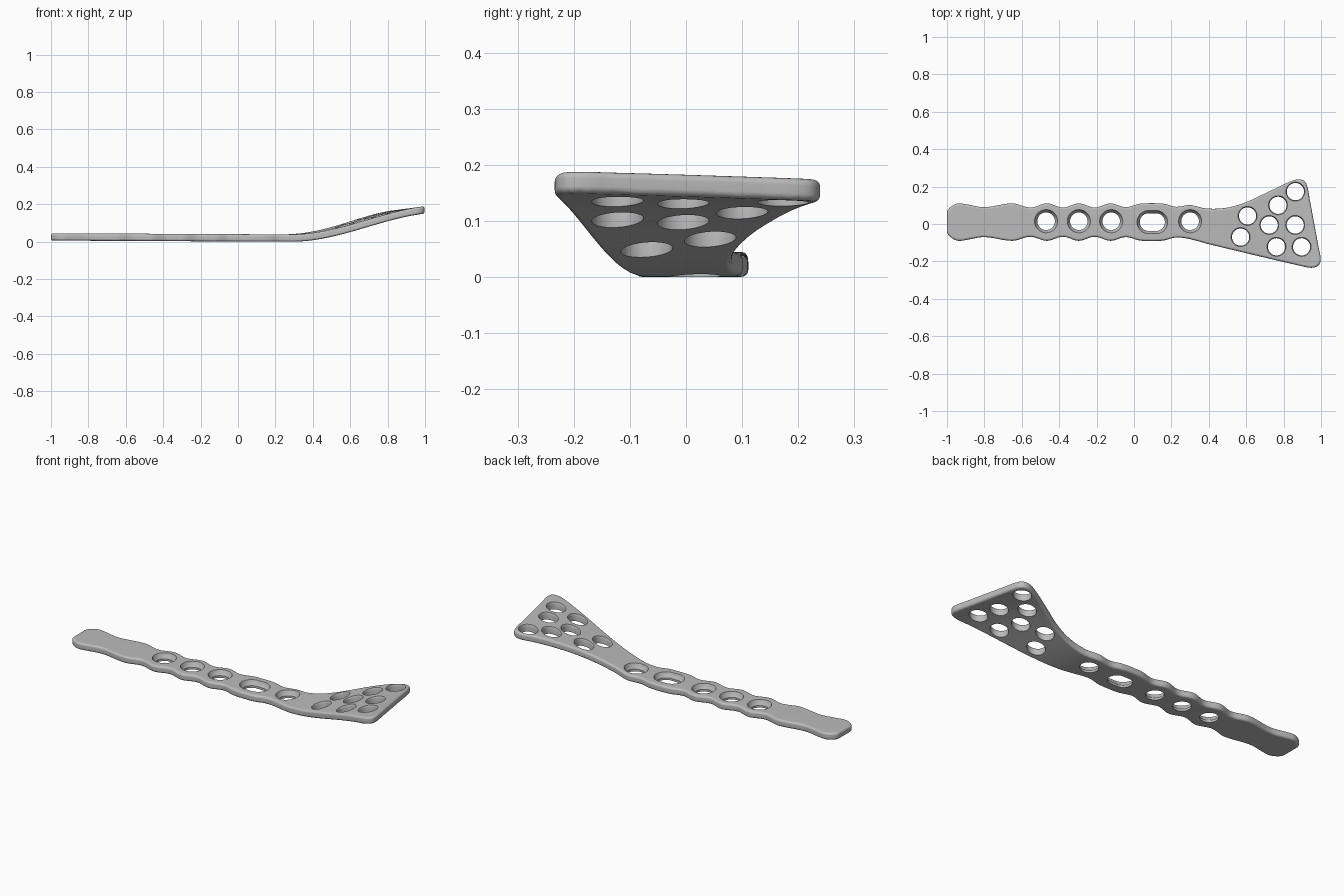
import bpy, bmesh, math
from mathutils import Vector

THICK = 0.039
MID_Y = 0.01          # shaft centre line
SKEW = 0.3            # slant of the bend axis


def smooth_loop(points, steps=6):
    """Closed smooth curve through the points, without overshoot."""
    pts = [Vector(p) for p in points]
    n = len(pts)
    tangents = [(pts[(i + 1) % n] - pts[i - 1]).normalized() for i in range(n)]
    out = []
    for i in range(n):
        a, b = pts[i], pts[(i + 1) % n]
        length = (b - a).length
        ta, tb = tangents[i] * length, tangents[(i + 1) % n] * length
        for k in range(steps):
            t = k / steps
            h = t * t * (3 - 2 * t)
            out.append(a + (b - a) * h + ta * (t * (1 - t) ** 2) - tb * (t * t * (1 - t)))
    return out


def object_from(bm, name):
    mesh = bpy.data.meshes.new(name)
    bm.to_mesh(mesh)
    bm.free()
    obj = bpy.data.objects.new(name, mesh)
    bpy.context.collection.objects.link(obj)
    return obj


def add_hole(bm, x, y, profile, slot=0.0, sides=48):
    """Turned cutter; slot stretches it along x."""
    rings = []
    for radius, z in profile:
        ring = []
        for k in range(sides):
            a = math.tau * (k + 0.5) / sides
            shift = math.copysign(slot, math.cos(a))
            ring.append(bm.verts.new((x + shift + radius * math.cos(a),
                                      y + radius * math.sin(a), z)))
        rings.append(ring)
    for low, high in zip(rings, rings[1:]):
        for k in range(sides):
            j = (k + 1) % sides
            bm.faces.new((low[k], low[j], high[j], high[k]))
    bm.faces.new(rings[0][::-1])
    bm.faces.new(rings[-1])


cube = bpy.data.objects.get("Cube")
if cube:
    bpy.data.objects.remove(cube, do_unlink=True)

# Outline: mirrored wavy shaft, then the flared head
half = [(-1, 0.03), (-0.998, 0.06), (-0.975, 0.085), (-0.94, 0.1), (-0.9, 0.096),
        (-0.8, 0.08), (-0.65, 0.1), (-0.555, 0.078), (-0.465, 0.1), (-0.38, 0.078),
        (-0.295, 0.1), (-0.21, 0.078), (-0.125, 0.1), (-0.045, 0.08), (0.03, 0.098),
        (0.095, 0.101), (0.16, 0.098), (0.225, 0.082), (0.3, 0.091)]
head = [(0.385, 0.083), (0.49, 0.086), (0.59, 0.113), (0.7, 0.163), (0.835, 0.227),
        (0.88, 0.239), (0.912, 0.228), (0.928, 0.195), (0.94, 0.13), (0.988, -0.13),
        (0.998, -0.185), (0.988, -0.22), (0.95, -0.234), (0.89, -0.224), (0.4, -0.108)]
upper = [(x, MID_Y + w) for x, w in half]
lower = [(x, MID_Y - w) for x, w in reversed(half)]
outline = smooth_loop(upper + head + lower)

# Flat plate with rounded rims
bm = bmesh.new()
base = bm.faces.new([bm.verts.new((p.x, p.y, 0)) for p in outline])
raised = bmesh.ops.extrude_face_region(bm, geom=[base])["geom"]
bmesh.ops.translate(bm, vec=(0, 0, THICK),
                    verts=[v for v in raised if isinstance(v, bmesh.types.BMVert)])
bmesh.ops.recalc_face_normals(bm, faces=bm.faces)
rims = [e for e in bm.edges if abs(e.verts[0].co.z - e.verts[1].co.z) < 1e-5]
bmesh.ops.bevel(bm, geom=rims, offset=0.012, segments=4, profile=0.5,
                affect='EDGES', clamp_overlap=False)
plate = object_from(bm, "bone_plate")

# Screw holes: countersunk in the shaft, nearly straight in the head
sunk = [(0.047, -0.05), (0.047, 0.012), (0.055, 0.022), (0.062, THICK), (0.062, 0.1)]
straight = [(0.046, -0.05), (0.046, 0.028), (0.051, THICK), (0.051, 0.1)]
bm = bmesh.new()
for x in (-0.47, -0.295, -0.122, 0.3):
    add_hole(bm, x, 0.015, sunk)
add_hole(bm, 0.098, 0.01, sunk, slot=0.02)
for x, y in ((0.607, 0.043), (0.57, -0.07), (0.77, 0.1), (0.723, -0.005),
             (0.762, -0.122), (0.863, 0.173), (0.862, -0.005), (0.896, -0.122)):
    add_hole(bm, x, y, straight)
bmesh.ops.recalc_face_normals(bm, faces=bm.faces)
cutter = object_from(bm, "hole_cutter")
cutter.hide_render = True

bpy.ops.object.select_all(action='DESELECT')
bpy.context.view_layer.objects.active = plate
plate.select_set(True)
cut = plate.modifiers.new("holes", 'BOOLEAN')
cut.operation = 'DIFFERENCE'
cut.solver = 'EXACT'
cut.object = cutter
bpy.ops.object.modifier_apply(modifier=cut.name)
bpy.data.objects.remove(cutter, do_unlink=True)

# Slice the head into strips, then curve it upwards
bm = bmesh.new()
bm.from_mesh(plate.data)
bmesh.ops.triangulate(bm, faces=bm.faces)
for i in range(38):
    bmesh.ops.bisect_plane(bm, geom=bm.verts[:] + bm.edges[:] + bm.faces[:], dist=1e-5,
                           plane_co=(0.27 + 0.02 * i, 0, 0), plane_no=(1, SKEW, 0))
for v in bm.verts:
    x, y, _ = v.co
    t = min(max((x + SKEW * y - 0.27) / 0.73, 0), 1)
    v.co.z += (0.145 - 0.04 * y) * t * t * (3 - 2 * t)
    v.co.z += 0.006 * min(max((0.2 - x) / 1.2, 0), 1)
bm.to_mesh(plate.data)
bm.free()

# Brushed grey metal
grey = bpy.data.materials.new("metal_grey")
grey.use_nodes = True
colour = (0.5, 0.5, 0.5, 1)
grey.diffuse_color = colour
grey.node_tree.nodes["Principled BSDF"].inputs["Base Color"].default_value = colour
plate.data.materials.clear()
plate.data.materials.append(grey)
for face in plate.data.polygons:
    face.material_index = 0

bpy.ops.object.shade_smooth_by_angle(angle=math.radians(35))
weighted = plate.modifiers.new("clean_shading", 'WEIGHTED_NORMAL')
weighted.keep_sharp = True
